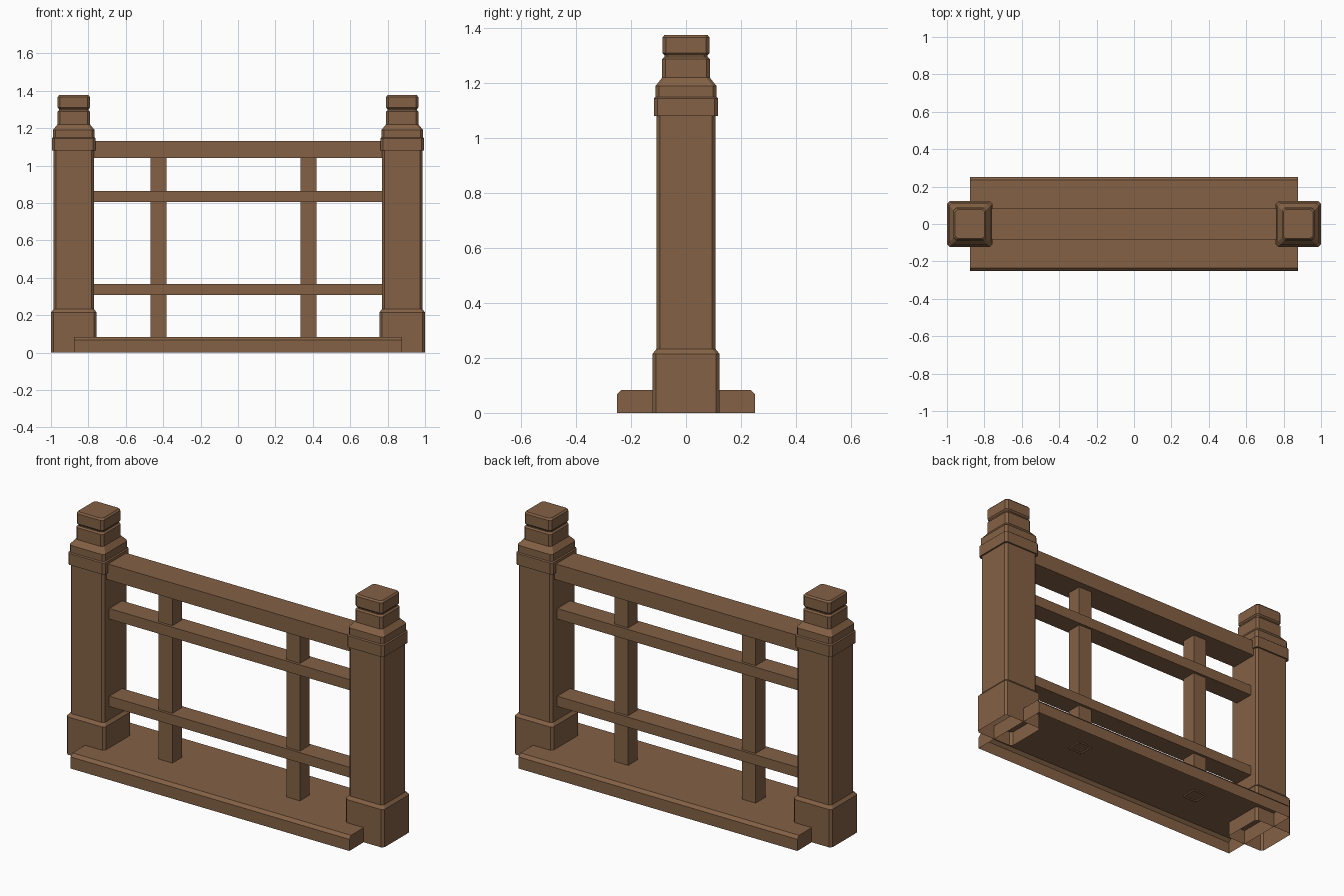
import bpy, bmesh

if "Cube" in bpy.data.objects:
    bpy.data.objects.remove(bpy.data.objects["Cube"])

wood = bpy.data.materials.new("brown_wood")
wood.diffuse_color = (0.23, 0.12, 0.06, 1)
wood.use_nodes = True
wood.node_tree.nodes["Principled BSDF"].inputs["Base Color"].default_value = wood.diffuse_color


def finish(name, bm):
    bmesh.ops.recalc_face_normals(bm, faces=bm.faces)
    mesh = bpy.data.meshes.new(name)
    bm.to_mesh(mesh)
    bm.free()
    mesh.materials.append(wood)
    obj = bpy.data.objects.new(name, mesh)
    bpy.context.collection.objects.link(obj)
    return obj


def box(name, lo, hi, open_axis=None, open_both=False):
    """Box between two corners; faces on the low (or both) ends of an axis may be left open."""
    bm = bmesh.new()
    bmesh.ops.create_cube(bm, size=1)
    for v in bm.verts:
        v.co = [lo[i] + (v.co[i] + 0.5) * (hi[i] - lo[i]) for i in range(3)]
    bmesh.ops.recalc_face_normals(bm, faces=bm.faces)
    if open_axis is not None:
        gone = [f for f in bm.faces if f.normal[open_axis] < -0.9
                or (open_both and f.normal[open_axis] > 0.9)]
        bmesh.ops.delete(bm, geom=gone, context='FACES')
    return finish(name, bm)


def post(name, cx, profile):
    """Stack of square rings with chamfered corners, open underneath."""
    bm = bmesh.new()
    rings = []
    for h, z in profile:
        k = h - 0.013
        pts = [(h, -k), (h, k), (k, h), (-k, h), (-h, k), (-h, -k), (-k, -h), (k, -h)]
        rings.append([bm.verts.new((cx + x, y, z)) for x, y in pts])
    for a, b in zip(rings, rings[1:]):
        for i in range(8):
            j = (i + 1) % 8
            bm.faces.new((a[i], a[j], b[j], b[i]))
    bm.faces.new(rings[-1])
    return finish(name, bm)


# end posts: base, shaft, collar, shoulder, neck and cap
POST = [(0.122, 0), (0.122, 0.215), (0.108, 0.232), (0.108, 1.08),
        (0.117, 1.08), (0.117, 1.145), (0.111, 1.15), (0.111, 1.19),
        (0.087, 1.22), (0.087, 1.288), (0.079, 1.296), (0.079, 1.302),
        (0.086, 1.31), (0.086, 1.367), (0.078, 1.376)]
for side, s in (("left", -1), ("right", 1)):
    post(side + "_post", s * 0.878, POST)

# floor plinth with chamfered long edges, hollow underneath
bm = bmesh.new()
section = [(-0.252, 0), (-0.252, 0.066), (-0.236, 0.083),
           (0.236, 0.083), (0.252, 0.066), (0.252, 0)]
ends = [[bm.verts.new((x, y, z)) for y, z in section] for x in (-0.877, 0.877)]
for i in range(5):
    bm.faces.new((ends[0][i], ends[0][i + 1], ends[1][i + 1], ends[1][i]))
for e in ends:
    bm.faces.new(e)
finish("plinth", bm)

# horizontal rails
for name, d, z0, z1 in (("top_rail", 0.082, 1.04, 1.13),
                        ("middle_rail", 0.058, 0.805, 0.865),
                        ("lower_rail", 0.058, 0.308, 0.366)):
    box(name, (-0.775, -d, z0), (0.775, d, z1), 0, True)

# upright balusters
for name, cx in (("left_baluster", -0.426), ("right_baluster", 0.377)):
    box(name, (cx - 0.043, -0.043, 0.075), (cx + 0.043, 0.043, 1.045), 2, True)
